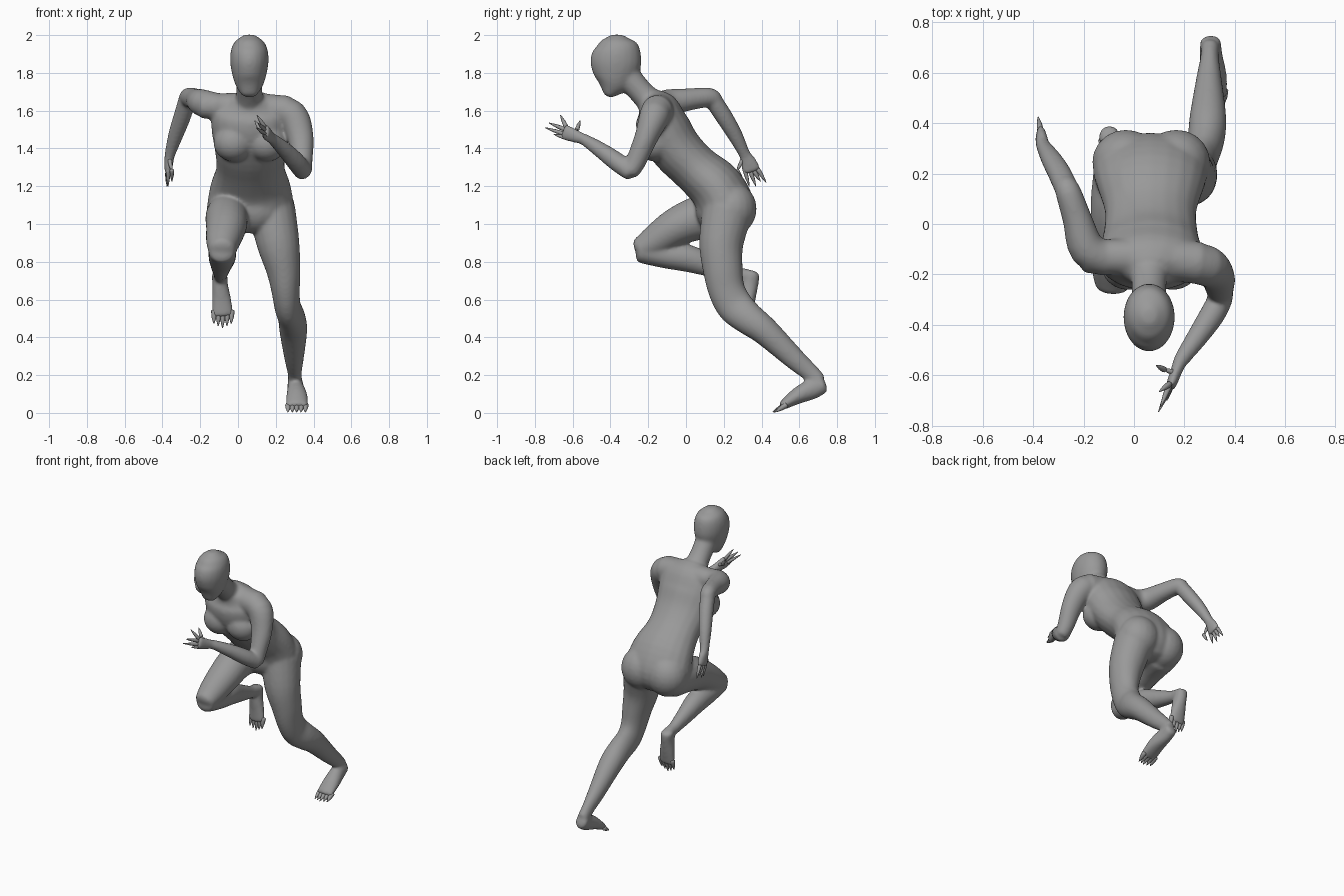
import bpy, bmesh, math
from mathutils import Vector, Matrix

X, Y, Z = Vector((1, 0, 0)), Vector((0, 1, 0)), Vector((0, 0, 1))
grey = bpy.data.materials.new("grey")
grey.diffuse_color = (.32, .32, .32, 1)


def catmull(p, i, t):
    a, b, c, d = p[max(i - 1, 0)], p[i], p[i + 1], p[min(i + 2, len(p) - 1)]
    return [0.5 * (2 * q + (r - o) * t + (2 * o - 5 * q + 4 * r - s) * t * t
                   + (3 * q - o - 3 * r + s) * t ** 3) for o, q, r, s in zip(a, b, c, d)]


def tube(bm, stations, ref=X, sides=20, steps=4, bulge=0.4):
    """Smooth closed loft through stations (x, y, z, half_width[, half_depth]); width runs along ref."""
    st = [s if len(s) == 5 else (*s, s[3]) for s in stations]
    pts = [catmull(st, i, k / steps) for i in range(len(st) - 1) for k in range(steps)] + [list(st[-1])]
    pos = [Vector(p[:3]) for p in pts]
    rings = []

    def ring(c, t, a, b):
        u = (ref - t * ref.dot(t)).normalized()
        v = t.cross(u)
        rings.append([bm.verts.new(c + u * a * math.cos(w) + v * b * math.sin(w))
                      for w in (2 * math.pi * k / sides for k in range(sides))])

    n = len(pts)
    tan = [(pos[min(i + 1, n - 1)] - pos[max(i - 1, 0)]).normalized() for i in range(n)]

    def cap(i, sign, angles):
        a, b = pts[i][3:]
        for w in angles:
            ring(pos[i] + tan[i] * sign * bulge * min(a, b) * math.sin(w), tan[i],
                 a * math.cos(w), b * math.cos(w))

    cap(0, -1, (1.45, 1.0, 0.5))
    for i in range(n):
        ring(pos[i], tan[i], *pts[i][3:])
    cap(n - 1, 1, (0.5, 1.0, 1.45))
    for r, s in zip(rings, rings[1:]):
        for k in range(sides):
            j = (k + 1) % sides
            bm.faces.new((r[k], r[j], s[j], s[k]))
    bm.faces.new(rings[0][::-1])
    bm.faces.new(rings[-1])


def ball(bm, c, r):
    m = Matrix.Translation(c) @ Matrix.Diagonal((*r, 1))
    bmesh.ops.create_uvsphere(bm, u_segments=20, v_segments=12, radius=1, matrix=m)


def finish(bm, name):
    bmesh.ops.recalc_face_normals(bm, faces=bm.faces)
    for f in bm.faces:
        f.smooth = True
    me = bpy.data.meshes.new(name)
    bm.to_mesh(me)
    bm.free()
    me.materials.append(grey)
    ob = bpy.data.objects.new(name, me)
    bpy.context.collection.objects.link(ob)
    return ob


def sections(rows, cx):
    """Stations from front and back points in the side view: (yf, zf, yb, zb, half_width)."""
    return [(cx, (a + c) / 2, (b + d) / 2, w, math.hypot(c - a, d - b) / 2) for a, b, c, d, w in rows]


body = bmesh.new()

# head, neck
tube(body, sections([(-.44, 1.68, -.385, 1.685, .04), (-.478, 1.74, -.30, 1.74, .075),
                     (-.50, 1.80, -.255, 1.80, .093), (-.507, 1.86, -.235, 1.86, .102),
                     (-.487, 1.92, -.24, 1.92, .098), (-.46, 1.965, -.27, 1.965, .078),
                     (-.415, 1.99, -.315, 1.99, .045)], .06), bulge=.3)
tube(body, [(.06, -.14, 1.6, .095, .085), (.06, -.23, 1.69, .07, .066), (.06, -.31, 1.78, .07, .072)])

# torso, leaning forward
tube(body, sections([(.12, .99, .33, 1.0, .15), (.07, 1.05, .365, 1.1, .225), (.02, 1.15, .3, 1.235, .215),
                     (-.07, 1.24, .17, 1.345, .182), (-.175, 1.34, .075, 1.45, .19),
                     (-.25, 1.45, .01, 1.565, .208), (-.26, 1.56, -.04, 1.645, .2),
                     (-.255, 1.62, -.11, 1.69, .12)], .066))
# shoulder girdle
tube(body, [(-.19, -.13, 1.625, .066), (.06, -.135, 1.615, .08), (.26, -.155, 1.595, .085)], ref=Y)
# chest and seat, both sides
for s in (-1, 1):
    ball(body, (.065 + s * .088, -.165, 1.43), (.108, .098, .1))
    ball(body, (.068 + s * .1, .245, 1.08), (.135, .13, .14))
# lower belly
ball(body, (.07, .16, 1.08), (.17, .11, .13))

# left leg, driving back
tube(body, [(.18, .22, 1.07, .125, .135), (.212, .187, .9, .114, .118), (.24, .195, .76, .092, .106),
            (.252, .215, .65, .076, .098), (.262, .26, .565, .07, .098), (.285, .33, .5, .073, .087),
            (.293, .418, .433, .074, .076), (.297, .57, .29, .052, .059), (.3, .655, .215, .038, .049),
            (.302, .70, .17, .038, .045)])
tube(body, [(.303, .725, .15, .042, .048), (.306, .665, .125, .046, .055), (.312, .59, .09, .057, .044),
            (.312, .51, .038, .06, .024)])

# right leg, lifted forward
tube(body, [(-.035, .22, 1.05, .125, .125), (-.058, .08, 1.035, .115, .118), (-.062, -.05, .985, .108, .103),
            (-.08, -.17, .905, .09, .085), (-.085, -.245, .865, .07, .062)])
tube(body, [(-.085, -.24, .855, .07, .062), (-.083, -.11, .835, .074, .07), (-.085, .01, .818, .07, .073),
            (-.09, .14, .775, .053, .058), (-.092, .26, .735, .038, .042), (-.094, .32, .725, .038, .04)])
tube(body, [(-.098, .35, .738, .042, .043), (-.095, .335, .68, .042, .049), (-.087, .332, .6, .052, .036),
            (-.08, .325, .515, .058, .022)])

# left arm, swung forward
tube(body, [(.18, -.15, 1.61, .075), (.286, -.165, 1.575, .082), (.331, -.21, 1.46, .063, .07),
            (.341, -.265, 1.33, .054), (.347, -.295, 1.275, .046)], ref=Y)
tube(body, [(.347, -.29, 1.275, .049), (.31, -.36, 1.325, .051), (.25, -.45, 1.39, .043),
            (.19, -.535, 1.445, .032), (.175, -.565, 1.457, .033, .026), (.145, -.645, 1.487, .046, .021)], ref=Z)

# right arm, swung back
tube(body, [(-.1, -.14, 1.62, .07), (-.185, -.1, 1.64, .073), (-.225, .02, 1.66, .059),
            (-.26, .125, 1.67, .052), (-.272, .155, 1.65, .044)])
tube(body, [(-.265, .135, 1.668, .048), (-.295, .2, 1.57, .047), (-.33, .26, 1.47, .041),
            (-.36, .31, 1.37, .032, .029), (-.366, .33, 1.33, .044, .025), (-.37, .347, 1.28, .051, .021)], ref=Y)

ob = finish(body, "running_body")
rm = ob.modifiers.new("fuse", 'REMESH')
rm.mode, rm.voxel_size, rm.use_smooth_shade = 'VOXEL', 0.008, True
sm = ob.modifiers.new("soften", 'SMOOTH')
sm.factor, sm.iterations = 0.5, 22


def digits(name, pairs, r, ref):
    bm = bmesh.new()
    for a, b in pairs:
        a, b = Vector(a), Vector(b)
        m = (a + b) / 2
        tube(bm, [(*a, r), (*m, r * .8), (*b, r * .15)], ref=ref, sides=8, steps=2)
    finish(bm, name)


# pointed fingers and thumbs
digits("left_fingers", [((.15, -.63, 1.455), (.13, -.7, 1.475)), ((.145, -.64, 1.475), (.097, -.745, 1.51)),
                        ((.14, -.64, 1.5), (.105, -.725, 1.535)), ((.14, -.635, 1.515), (.1, -.665, 1.577)),
                        ((.165, -.59, 1.48), (.11, -.575, 1.505)), ((.12, -.577, 1.5), (.088, -.56, 1.548))],
       .012, X)
digits("right_fingers", [((-.37, .31, 1.29), (-.37, .335, 1.2)), ((-.372, .34, 1.28), (-.376, .37, 1.2)),
                         ((-.372, .36, 1.28), (-.376, .395, 1.225)), ((-.372, .38, 1.29), (-.38, .424, 1.22)),
                         ((-.362, .3, 1.34), (-.35, .266, 1.275)), ((-.35, .268, 1.285), (-.35, .305, 1.225))],
       .012, X)
# toes
off = [(i - 2) * .023 for i in range(5)]
digits("left_toes", [((.312 + d, .53, .042), (.31 + d, .46 + abs(d) * .3, .005)) for d in off], .016, X)
digits("right_toes", [((-.08 + d, .33, .54), (-.082 + d, .315, .45 + abs(d) * .5)) for d in off], .016, X)
